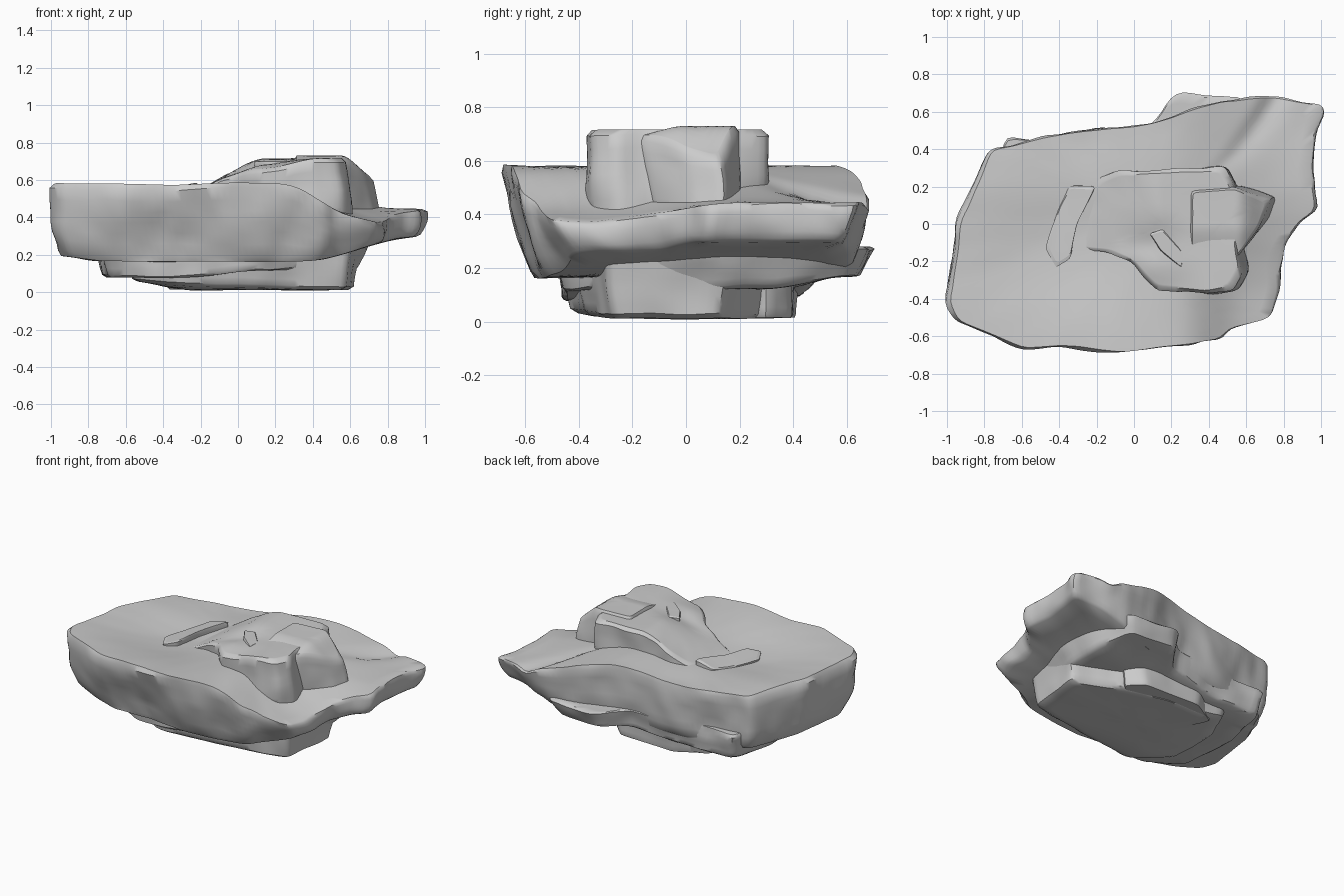
import bpy, bmesh, math
from mathutils import Vector, noise

if "Cube" in bpy.data.objects:
    bpy.data.objects.remove(bpy.data.objects["Cube"])


def step(a, b, v):
    t = max(0.0, min(1.0, (v - a) / (b - a)))
    return t * t * (3 - 2 * t)


def bump(x, y, cx, cy, rx, ry):
    return math.exp(-((x - cx) / rx) ** 2 - ((y - cy) / ry) ** 2)


def resample(pts, n):
    # evenly spaced points along a closed outline
    pts = [Vector(p) for p in pts]
    segs = list(zip(pts, pts[1:] + pts[:1]))
    total = sum((b - a).length for a, b in segs)
    out, i, run = [], 0, 0.0
    for k in range(n):
        d = total * k / n
        while run + (segs[i][1] - segs[i][0]).length < d:
            run += (segs[i][1] - segs[i][0]).length
            i += 1
        a, b = segs[i]
        out.append(a.lerp(b, (d - run) / (b - a).length))
    return [(out[k - 1] + out[k] * 2 + out[(k + 1) % n]) / 4 for k in range(n)]


def rock(name, outline, top, bottom, low=(1, 1, 0, 0), rough=0.02, n=112, belly=0.0, edge=0.02):
    """Closed rock layer: outline skinned between top(x,y) and bottom(x,y).
    low = scale x, scale y, shift x, shift y of the outline at the bottom."""
    base = resample(outline, n)
    c = sum(base, Vector((0, 0))) / n
    e = 1 - edge
    rings = [(r, 0.0) for r in (0.12, 0.27, 0.42, 0.57, 0.7, 0.82, 0.91, e)]
    rings += [(1.0, 0.07)] + [(1 + belly * math.sin(math.pi * s), s) for s in (0.22, 0.36, 0.5, 0.64, 0.78)]
    rings += [(1.0, 0.93)] + [(r, 1.0) for r in (e, 0.85, 0.65, 0.45, 0.2)]
    bm = bmesh.new()

    def place(p, s):
        x = p.x + s * (c.x + (p.x - c.x) * low[0] + low[2] - p.x)
        y = p.y + s * (c.y + (p.y - c.y) * low[1] + low[3] - p.y)
        zt, zb = top(p.x, p.y), bottom(x, y)
        q = Vector((x, y, zt + (zb - zt) * s))
        side = 1.0 if 0.05 < s < 0.95 else 0.35
        d = noise.noise_vector(q * 4.0) + noise.noise_vector(q * 9.0) * 0.4
        d.z *= 0.6
        return bm.verts.new(q + d * rough * side)

    loops = [[place(c + (p - c) * r, s) for p in base] for r, s in rings]
    for a, b in zip(loops, loops[1:]):
        for i in range(n):
            j = (i + 1) % n
            bm.faces.new((a[i], b[i], b[j], a[j]))
    for ring, s in ((loops[0], 0), (loops[-1], 1)):
        mid = place(c, s)
        for i in range(n):
            bm.faces.new((mid, ring[i], ring[(i + 1) % n]))
    bmesh.ops.recalc_face_normals(bm, faces=bm.faces)
    me = bpy.data.meshes.new(name)
    bm.to_mesh(me)
    bm.free()
    ob = bpy.data.objects.new(name, me)
    bpy.context.collection.objects.link(ob)
    bpy.context.view_layer.objects.active = ob
    for o in bpy.context.selected_objects:
        o.select_set(False)
    ob.select_set(True)
    bpy.ops.object.shade_smooth_by_angle(angle=math.radians(40))
    return ob


# Main slab: dished on the left, thinning to the right
def slab_top(x, y):
    z = 0.585 - 0.14 * step(0.15, 0.85, x)
    z -= 0.08 * step(0.25, 0.6, x) * step(0.2, -0.4, y)
    z -= 0.07 * bump(x, y, -0.4, -0.1, 0.42, 0.38)
    z -= 0.04 * step(0.1, 0.5, y) * step(0.2, -0.3, x)
    z -= 0.03 * bump(x - y * 0.6, 0, 0.35, 0, 0.06, 1) * step(0.2, 0.5, y)
    return z


rock("main_slab",
     [(-1, -0.42), (-0.96, -0.53), (-0.6, -0.67), (-0.3, -0.66), (-0.05, -0.7),
      (0.46, -0.63), (0.52, -0.57), (0.74, -0.52), (0.78, -0.35), (0.76, -0.23),
      (0.8, -0.12), (0.9, 0.01), (0.99, 0.08), (0.96, 0.3), (1.0, 0.65),
      (0.75, 0.69), (0.48, 0.67), (0.2, 0.58), (0, 0.53), (-0.35, 0.5),
      (-0.78, 0.4), (-0.82, 0.28), (-0.94, 0.02)],
     slab_top,
     lambda x, y: 0.165 + 0.13 * step(0.35, 0.95, x) + 0.03 * step(-0.7, -1, x),
     low=(0.97, 0.86, 0, 0.02), rough=0.025, n=180, belly=0.015)

# Ledge showing under the back of the slab
rock("lower_ledge",
     [(-0.78, 0.1), (-0.7, 0.46), (-0.3, 0.45), (0.1, 0.52), (0.22, 0.7),
      (0.58, 0.67), (0.68, 0.4), (0.7, 0.1), (0.6, -0.25), (0.1, -0.5),
      (-0.5, -0.5), (-0.75, -0.35)],
     lambda x, y: 0.28,
     lambda x, y: 0.12 + 0.05 * step(0.3, 0.6, y) - 0.04 * step(0.2, -0.3, x),
     low=(0.92, 0.92, 0, 0), rough=0.025)

# Foot blocks the rock stands on
rock("foot_block",
     [(-0.58, -0.3), (-0.35, -0.48), (0.1, -0.42), (0.6, -0.3), (0.64, 0.0),
      (0.66, 0.15), (0.35, 0.3), (0, 0.4), (-0.45, 0.4), (-0.6, 0.1)],
     lambda x, y: 0.24,
     lambda x, y: 0.012 + 0.05 * step(-0.25, -0.6, x) + 0.03 * step(-0.25, -0.5, y),
     low=(0.95, 0.88, 0, 0), rough=0.015, edge=0.05)
rock("foot_chip",
     [(-0.3, 0.1), (0.2, 0.15), (0.35, 0.3), (0.25, 0.4), (-0.2, 0.42), (-0.4, 0.3)],
     lambda x, y: 0.2, lambda x, y: 0.015, low=(0.95, 0.93, 0, 0), rough=0.012, n=64)


# Upper block, sloping away to the left
def block_top(x, y):
    z = 0.5 + 0.16 * step(-0.35, 0.05, x) + 0.055 * step(-0.05, 0.15, x)
    z -= 0.04 * bump(x, y, 0.1, -0.12, 0.18, 0.12)
    z -= 0.06 * step(-0.15, -0.38, y) * step(0.45, 0.1, x)
    return z


rock("upper_block",
     [(-0.2, 0.24), (-0.1, 0.28), (0.48, 0.3), (0.53, 0.22), (0.6, 0.05),
      (0.56, -0.1), (0.59, -0.25), (0.53, -0.35), (0.4, -0.38), (0.22, -0.36),
      (0.12, -0.35), (-0.02, -0.2), (-0.15, -0.14), (-0.3, -0.13), (-0.34, 0.05)],
     block_top, lambda x, y: 0.38, low=(1.03, 1.0, 0.01, 0), rough=0.022, edge=0.06)

# Faceted wedge on the right of the upper block
rock("right_wedge",
     [(0.3, 0.18), (0.55, 0.2), (0.72, 0.12), (0.68, 0.0), (0.56, -0.18), (0.3, -0.2)],
     lambda x, y: 0.73 - 0.12 * step(0.55, 0.74, x) - 0.04 * step(0, -0.2, y),
     lambda x, y: 0.39, low=(1.12, 0.85, 0.02, 0.04), rough=0.012, n=72, edge=0.08)

# Thin flakes lying on the slab
rock("top_flake",
     [(-0.47, -0.12), (-0.42, -0.23), (-0.34, -0.18), (-0.3, 0.0), (-0.2, 0.2),
      (-0.34, 0.21), (-0.4, 0.1)],
     lambda x, y: 0.535 + 0.05 * step(-0.45, -0.2, x), lambda x, y: 0.45,
     rough=0.012, n=64, edge=0.1)
rock("small_flake",
     [(0.08, -0.05), (0.15, -0.03), (0.27, -0.16), (0.26, -0.24), (0.14, -0.14)],
     lambda x, y: 0.7, lambda x, y: 0.6, rough=0.008, n=48, edge=0.12)
